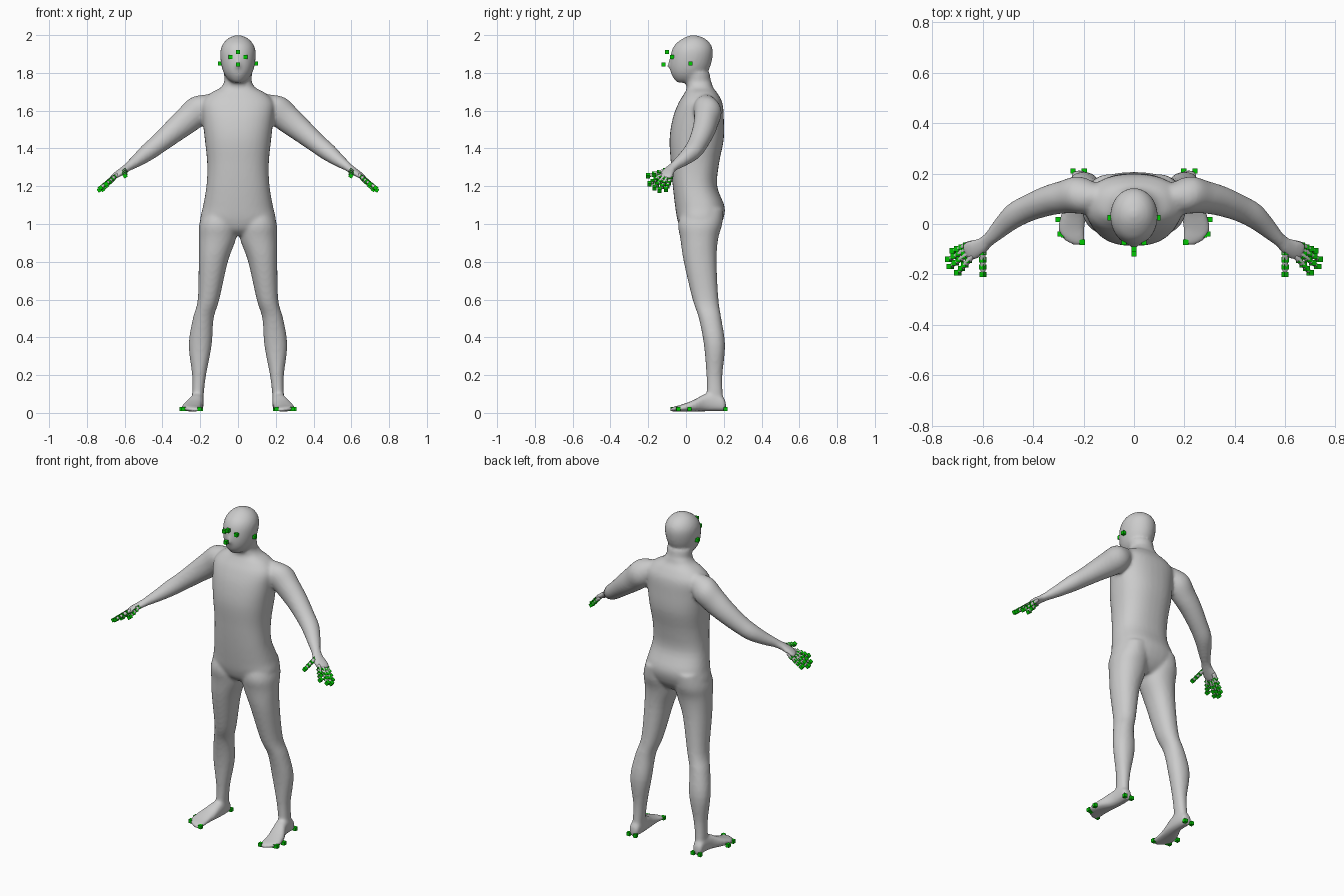
import bpy, bmesh, math
from mathutils import Vector

if "Cube" in bpy.data.objects:
    bpy.data.objects.remove(bpy.data.objects["Cube"])

X, Y, Z = Vector((1, 0, 0)), Vector((0, 1, 0)), Vector((0, 0, 1))


def material(name, rgb):
    m = bpy.data.materials.new(name)
    m.diffuse_color = (*rgb, 1)
    m.use_nodes = True
    m.node_tree.nodes["Principled BSDF"].inputs["Base Color"].default_value = m.diffuse_color
    return m


grey = material("body grey", (0.6, 0.6, 0.6))
green = material("marker green", (0.0, 0.6, 0.0))


def spline(rows, steps):
    """Catmull-Rom interpolation between rows of numbers."""
    out = []
    for i in range(len(rows) - 1):
        p = [rows[max(0, min(len(rows) - 1, i + k))] for k in (-1, 0, 1, 2)]
        for s in range(steps):
            t = s / steps
            out.append([b + 0.5 * t * (c - a + t * (2*a - 5*b + 4*c - d + t * (3*(b - c) + d - a)))
                        for a, b, c, d in zip(*p)])
    return out + [list(rows[-1])]


def tube(bm, rows, u, v, sides=28, steps=4, power=1.0):
    """Loft rings (x, y, z, half width along u, half width along v), capped."""
    rings = []
    for x, y, z, a, b in spline(rows, steps):
        ring = []
        for k in range(sides):
            t = 2 * math.pi * k / sides
            c, s = math.cos(t), math.sin(t)
            c, s = (math.copysign(abs(q) ** power, q) for q in (c, s))
            ring.append(bm.verts.new(Vector((x, y, z)) + u * a * c + v * b * s))
        rings.append(ring)
    for r, q in zip(rings, rings[1:]):
        for k in range(sides):
            bm.faces.new((r[k], r[(k + 1) % sides], q[(k + 1) % sides], q[k]))
    bm.faces.new(rings[0][::-1])
    bm.faces.new(rings[-1])


def finish(name, bm, mat, smooth=True):
    bmesh.ops.recalc_face_normals(bm, faces=bm.faces)
    me = bpy.data.meshes.new(name)
    bm.to_mesh(me)
    bm.free()
    me.materials.append(mat)
    for p in me.polygons:
        p.use_smooth = smooth
    ob = bpy.data.objects.new(name, me)
    bpy.context.collection.objects.link(ob)
    return ob


def levels(*rows):
    """Rows of (z, x centre, half width, front y, back y) to rings."""
    return [(x, (f + b) / 2, z, w, (b - f) / 2) for z, x, w, f, b in rows]


body = bmesh.new()
# torso
tube(body, levels(
    (0.94, 0, .05, .01, .13), (0.97, 0, .14, -.025, .165), (1.02, 0, .197, -.045, .195),
    (1.09, 0, .186, -.057, .205), (1.2, 0, .167, -.07, .165), (1.32, 0, .163, -.08, .175),
    (1.45, 0, .176, -.087, .2), (1.56, 0, .188, -.07, .2), (1.64, 0, .192, -.04, .193),
    (1.69, 0, .15, -.01, .168), (1.72, 0, .095, .005, .145), (1.75, 0, .072, .0, .135)),
    X, Y, 36, power=0.85)
# neck
tube(body, levels((1.68, 0, .085, .015, .15), (1.74, 0, .073, .0, .135),
                  (1.8, 0, .075, -.01, .125)), X, Y)
# head
tube(body, levels(
    (1.748, 0, .025, -.045, .03), (1.765, 0, .052, -.062, .08), (1.8, 0, .076, -.08, .112),
    (1.85, 0, .09, -.086, .134), (1.91, 0, .094, -.078, .143), (1.95, 0, .082, -.058, .132),
    (1.98, 0, .056, -.02, .103), (1.996, 0, .024, .015, .065), (2.0, 0, .006, .035, .045)), X, Y)
# nose
tube(body, levels((1.825, 0, .015, -.094, -.06), (1.84, 0, .015, -.1, -.06),
                  (1.89, 0, .008, -.083, -.06)), X, Y, 12)

for side in (1, -1):
    # leg
    tube(body, [(side * x, y, z, a, b) for x, y, z, a, b in levels(
        (0.05, .212, .03, .115, .2), (0.1, .212, .031, .11, .195), (0.2, .206, .037, .108, .193),
        (0.36, .2, .061, .095, .207), (0.5, .184, .055, .068, .187), (0.6, .156, .057, .035, .172),
        (0.8, .131, .077, -.012, .162), (0.92, .109, .098, -.03, .17),
        (1.0, .105, .1, -.042, .192), (1.08, .1, .08, -.02, .198))], X, Y, power=.93)
    # foot
    tube(body, [(side * x, y, (t + .008) / 2, w, (t - .008) / 2) for y, x, w, t in (
        (.212, .217, .012, .045), (.2, .217, .029, .08), (.15, .215, .034, .105),
        (.1, .22, .038, .1), (.04, .238, .05, .068), (-.02, .248, .053, .045),
        (-.06, .238, .044, .034), (-.085, .222, .02, .024))], X, Z, power=.8)
    # arm
    d = Vector((side * .375, -.15, -.3)).normalized()
    u = d.cross(Z).normalized()
    v = u.cross(d)
    tube(body, [(side * x, y, z, a, b) for x, y, z, a, b in (
        (.13, .115, 1.655, .04, .04), (.2, .115, 1.61, .077, .076), (.27, .107, 1.55, .067, .073),
        (.34, .092, 1.492, .06, .063), (.42, .062, 1.425, .053, .052), (.48, .03, 1.378, .05, .046),
        (.535, -.02, 1.335, .039, .034), (.58, -.066, 1.303, .027, .024))], u, v)
    # palm
    tube(body, [(side * x, y, z, a, b) for x, y, z, a, b in (
        (.57, -.055, 1.31, .027, .024), (.605, -.088, 1.285, .034, .02),
        (.64, -.103, 1.262, .042, .016), (.668, -.112, 1.243, .036, .012))], u, v)

body_ob = finish("body", body, grey)
mod = body_ob.modifiers.new("fuse", 'REMESH')
mod.mode = 'VOXEL'
mod.voxel_size = 0.009
mod.use_smooth_shade = True
mod = body_ob.modifiers.new("soften", 'SMOOTH')
mod.factor, mod.iterations = 0.5, 8

# fingers: base point, tip point
digits = {
    "thumb": ((.6, -.1, 1.285), (.598, -.2, 1.255)),
    "index_finger": ((.65, -.138, 1.252), (.698, -.193, 1.212)),
    "middle_finger": ((.662, -.12, 1.245), (.728, -.168, 1.192)),
    "ring_finger": ((.662, -.1, 1.243), (.734, -.14, 1.18)),
    "little_finger": ((.655, -.08, 1.245), (.716, -.106, 1.183)),
}
markers = [(0, -.1, 1.91), (0, -.118, 1.845)]
half = [(.04, -.073, 1.885), (.095, .025, 1.85),
        (.3, .018, .02), (.292, -.04, .02), (.205, -.072, .02), (.278, -.042, .02),
        (.242, .21, .02), (.197, .21, .02)]
for name, (base, tip) in digits.items():
    base, tip = Vector(base), Vector(tip)
    for side, label in ((1, "left_"), (-1, "right_")):
        flip = Vector((side, 1, 1))
        d = ((tip - base) * flip).normalized()
        u = d.cross(Z).normalized()
        bm = bmesh.new()
        rows = []
        for t, r in ((-.25, .009), (.1, .012), (.5, .0105), (.88, .009), (1, .004)):
            rows.append((*(base.lerp(tip, t) * flip), r, r))
        tube(bm, rows, u, u.cross(d), 12, 3)
        finish(label + name, bm, grey)
    # joint markers along each finger
    half += [tuple(base.lerp(tip, t)) for t in (.12, .42, .7, 1)]

markers += [(s * x, y, z) for x, y, z in half for s in (1, -1)]
bm = bmesh.new()
for p in markers:
    # small cube, with finger ones slightly tilted along the hand
    new = bmesh.ops.create_cube(bm, size=.021)["verts"]
    if abs(p[0]) > .5:
        ang = math.copysign(math.radians(35), p[0])
        for w in new:
            x, z = w.co.x, w.co.z
            w.co.x = x * math.cos(ang) + z * math.sin(ang)
            w.co.z = z * math.cos(ang) - x * math.sin(ang)
    bmesh.ops.translate(bm, verts=new, vec=Vector((p[0], p[1], max(p[2], .0105))))
finish("joint_markers", bm, green, smooth=False)
